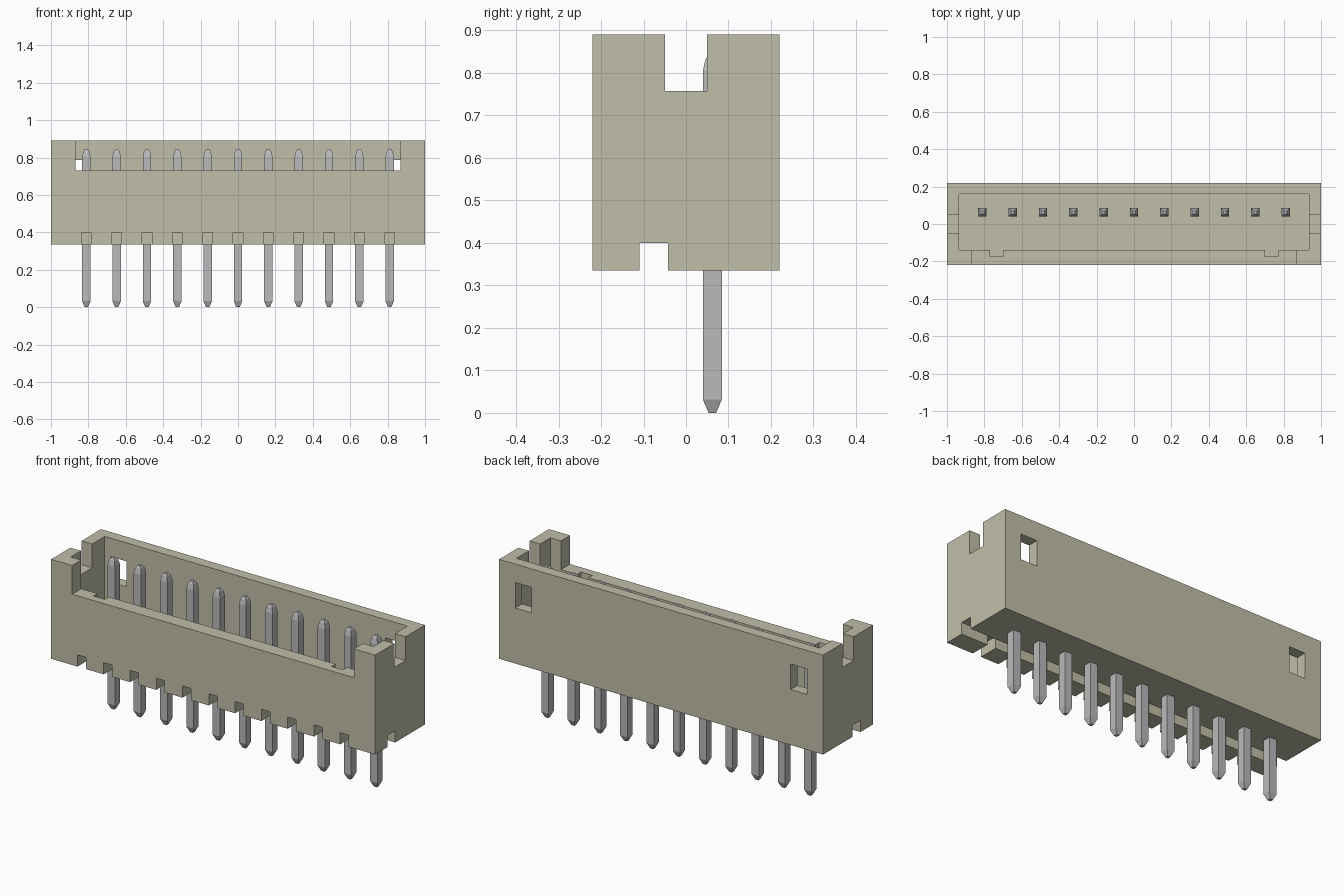
import bpy
import bmesh
from mathutils import Matrix, Vector

old = bpy.data.objects.get("Cube")
if old:
    bpy.data.objects.remove(old, do_unlink=True)

PIN_COUNT = 11
PITCH = 0.1622
PIN_Y = 0.062
PIN_XS = [(i - (PIN_COUNT - 1) / 2) * PITCH for i in range(PIN_COUNT)]


def make_material(name, rgb, roughness):
    mat = bpy.data.materials.new(name)
    mat.use_nodes = True
    mat.diffuse_color = (*rgb, 1)
    bsdf = mat.node_tree.nodes["Principled BSDF"]
    bsdf.inputs["Base Color"].default_value = (*rgb, 1)
    bsdf.inputs["Roughness"].default_value = roughness
    return mat


def make_object(name, bm, mat=None):
    mesh = bpy.data.meshes.new(name)
    bm.to_mesh(mesh)
    bm.free()
    obj = bpy.data.objects.new(name, mesh)
    bpy.context.collection.objects.link(obj)
    if mat:
        mesh.materials.append(mat)
    return obj


def boxes(name, spans, mat=None):
    """One object made of separate boxes, each given as x, y and z ranges."""
    bm = bmesh.new()
    for span in spans:
        low, high = (Vector(c) for c in zip(*span))
        matrix = Matrix.Translation((low + high) / 2) @ Matrix.Diagonal((*(high - low), 1))
        bmesh.ops.create_cube(bm, size=1, matrix=matrix)
    return make_object(name, bm, mat)


def cut(target, name, spans):
    """Remove boxes from the target for good."""
    cutter = boxes(name, spans)
    cutter.hide_render = True
    mod = target.modifiers.new(name, 'BOOLEAN')
    mod.operation = 'DIFFERENCE'
    mod.solver = 'EXACT'
    mod.object = cutter
    bpy.context.view_layer.objects.active = target
    bpy.ops.object.modifier_apply(modifier=mod.name)
    bpy.data.objects.remove(cutter, do_unlink=True)


def mirrored(x0, x1, y, z):
    return [((x0, x1), y, z), ((-x1, -x0), y, z)]


plastic = make_material("olive beige plastic", (0.53, 0.52, 0.40), 0.6)
metal = make_material("grey metal", (0.49, 0.49, 0.50), 0.5)

# Housing block with its open cavity
housing = boxes("housing", [((-1, 1), (-0.22, 0.22), (0.335, 0.89))], plastic)
cut(housing, "cavity", [((-0.935, 0.935), (-0.14, 0.16), (0.45, 1))])

# Lowered front wall, end notches, key grooves and rear windows
cut(housing, "front_opening", [((-0.87, 0.87), (-0.3, -0.1), (0.73, 1))])
cut(housing, "end_notches", mirrored(0.9, 1.1, (-0.05, 0.05), (0.757, 1)))
cut(housing, "key_grooves", mirrored(0.70, 0.77, (-0.175, -0.1), (0.45, 1)))
cut(housing, "rear_windows", mirrored(0.80, 0.90, (0.1, 0.3), (0.645, 0.787)))

# Underside channel and the slot in front of each pin
cut(housing, "channel", [((-1.1, 1.1), (-0.11, -0.042), (0.3, 0.40))])
cut(housing, "pin_slots",
    [((x - 0.026, x + 0.026), (-0.3, -0.08), (0.3, 0.40)) for x in PIN_XS])

# Square pins with tapered ends
PIN_PROFILE = [(0, 0.009), (0.032, 0.0225), (0.805, 0.0225), (0.832, 0.016), (0.845, 0.008)]
for number, x in enumerate(PIN_XS, 1):
    bm = bmesh.new()
    rings = []
    for z, h in PIN_PROFILE:
        corners = [(-h, -h), (h, -h), (h, h), (-h, h)]
        rings.append([bm.verts.new((x + a, PIN_Y + b, z)) for a, b in corners])
    for lower, upper in zip(rings, rings[1:]):
        for i in range(4):
            j = (i + 1) % 4
            bm.faces.new((lower[i], lower[j], upper[j], upper[i]))
    bm.faces.new(rings[0][::-1])
    bm.faces.new(rings[-1])
    make_object(f"pin_{number}", bm, metal)
